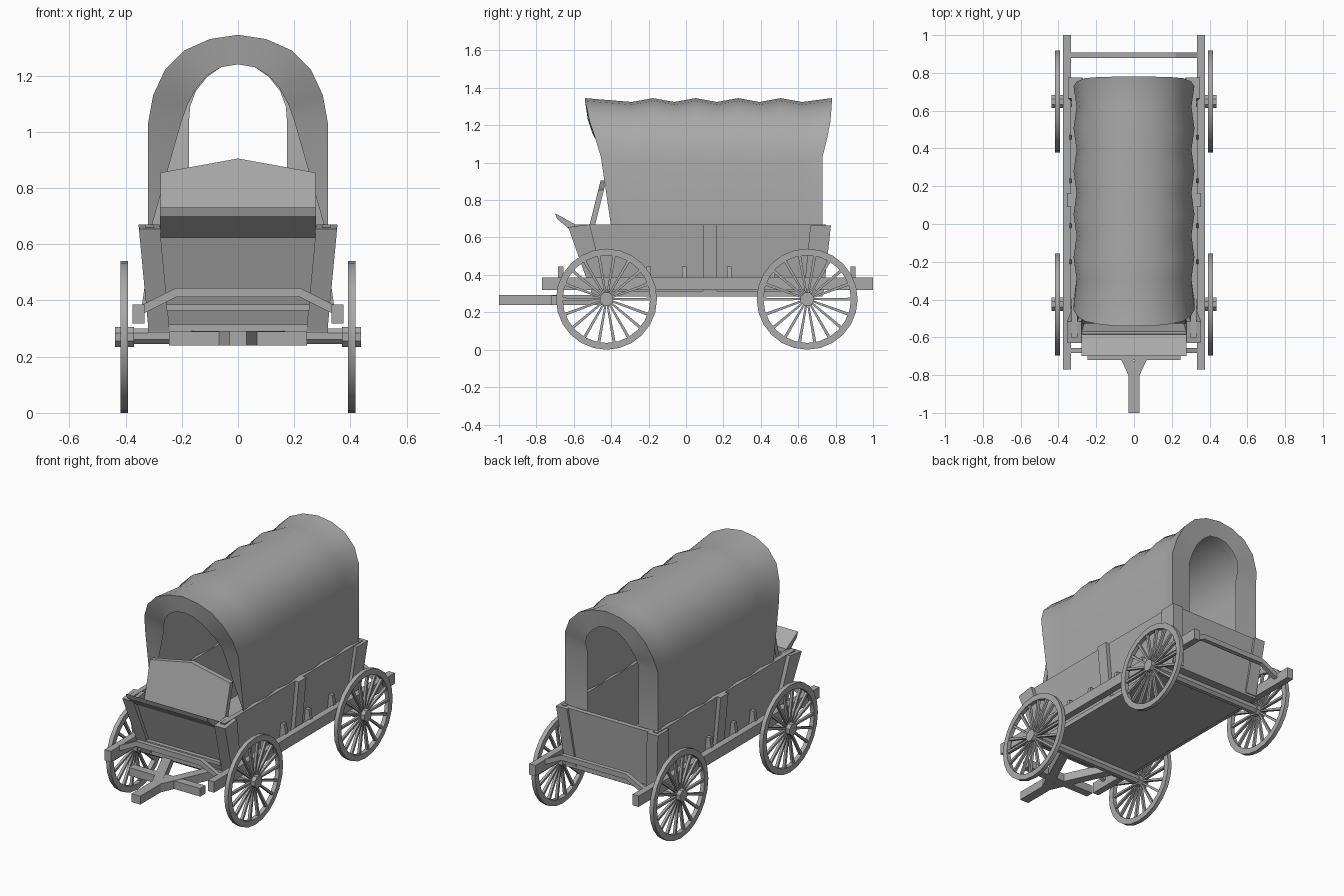
import bpy
from math import sin, cos, pi, radians

cube = bpy.data.objects.get("Cube")
if cube:
    bpy.data.objects.remove(cube, do_unlink=True)

grey = bpy.data.materials.new("plain grey")
grey.use_nodes = True
grey.diffuse_color = (0.4, 0.4, 0.4, 1)
grey.node_tree.nodes["Principled BSDF"].inputs["Base Color"].default_value = (0.4, 0.4, 0.4, 1)


def build(name, verts, faces, smooth=False, solid=True):
    mesh = bpy.data.meshes.new(name)
    mesh.from_pydata(verts, [], faces)
    mesh.materials.append(grey)
    obj = bpy.data.objects.new(name, mesh)
    bpy.context.collection.objects.link(obj)
    bpy.ops.object.select_all(action='DESELECT')
    obj.select_set(True)
    bpy.context.view_layer.objects.active = obj
    bpy.ops.object.mode_set(mode='EDIT')
    bpy.ops.mesh.select_all(action='SELECT')
    bpy.ops.mesh.normals_make_consistent(inside=False)
    bpy.ops.object.mode_set(mode='OBJECT')
    if smooth:
        bpy.ops.object.shade_smooth_by_angle(angle=radians(40))
    return obj


def loft(name, a, b):
    """Solid between two matching outlines."""
    n = len(a)
    faces = [(i, (i + 1) % n, n + (i + 1) % n, n + i) for i in range(n)]
    return build(name, a + b, faces + [tuple(range(n)), tuple(range(n, 2 * n))])


def box(name, x, y, z):
    outline = [(x[0], y[0]), (x[1], y[0]), (x[1], y[1]), (x[0], y[1])]
    return loft(name, [(p, q, z[0]) for p, q in outline], [(p, q, z[1]) for p, q in outline])


def lean(z):
    """Outer face of the flared wagon side at height z."""
    return 0.295 + 0.035 * (z - 0.3) / 0.37


def side_slab(name, outline, out, thick, s):
    return loft(name, [(s * (lean(z) + out), y, z) for y, z in outline],
                [(s * (lean(z) + out - thick), y, z) for y, z in outline])


def end_panel(name, y_low, y_high, z_top, thick):
    """Sloped panel closing one end of the wagon box."""
    w0, w1 = lean(0.3), lean(z_top)
    ring = [(-w0, y_low, 0.3), (w0, y_low, 0.3), (w1, y_high, z_top), (-w1, y_high, z_top)]
    return loft(name, ring, [(x, y + thick, z) for x, y, z in ring])


# Wagon box
box("floor", (-0.32, 0.32), (-0.5, 0.73), (0.285, 0.315))
end_panel("front_panel", -0.485, -0.6, 0.64, 0.03)
end_panel("rear_panel", 0.695, 0.73, 0.665, 0.03)
box("front_sill", (-0.255, 0.255), (-0.54, -0.49), (0.365, 0.385))
for side, s in (("left", 1), ("right", -1)):
    side_slab(side + "_side_panel",
              [(-0.49, 0.29), (0.72, 0.3), (0.75, 0.67), (-0.6, 0.67)], 0, 0.03, s)
    side_slab(side + "_front_post",
              [(-0.5, 0.29), (-0.42, 0.29), (-0.515, 0.67), (-0.63, 0.655)], 0.024, 0.075, s)
    side_slab(side + "_middle_post",
              [(0.09, 0.3), (0.165, 0.3), (0.165, 0.67), (0.09, 0.67)], 0.024, 0.03, s)
    side_slab(side + "_rear_post",
              [(0.63, 0.3), (0.735, 0.3), (0.775, 0.665), (0.665, 0.665)], 0.02, 0.075, s)
    # Long rails with small stakes against the box
    x0, x1 = sorted((s * 0.333, s * 0.375))
    box(side + "_rail", (x0, x1), (-0.77, 1.0), (0.318, 0.385))
    for y in (-0.2, -0.01, 0.23, 0.46):
        loft(side + "_stake",
             [(s * x, y - 0.012, z) for x, z in ((0.3, 0.36), (0.345, 0.36), (0.333, 0.445), (0.305, 0.445))],
             [(s * x, y + 0.012, z) for x, z in ((0.3, 0.36), (0.345, 0.36), (0.333, 0.445), (0.305, 0.445))])

# Raised bars joining the rails at both ends
top_line = [(-0.34, 0.385), (-0.22, 0.445), (0.22, 0.445), (0.34, 0.385)]
bar = top_line + [(x, z - 0.033) for x, z in reversed(top_line)]
for name, y in (("front_bar", -0.67), ("rear_bar", 0.893)):
    loft(name, [(x, y - 0.014, z) for x, z in bar], [(x, y + 0.014, z) for x, z in bar])

# Seat back and tilted footboard
back = [(-0.275, 0.62), (0.275, 0.62), (0.275, 0.855), (0, 0.905), (-0.275, 0.855)]
loft("seat_back", [(x, -0.515 + 0.25 * (z - 0.67), z) for x, z in back],
     [(x, -0.485 + 0.25 * (z - 0.67), z) for x, z in back])
board = [(-0.69, 0.7), (-0.7, 0.73), (-0.585, 0.665), (-0.58, 0.62), (-0.6, 0.625)]
loft("footboard", [(-0.278, y, z) for y, z in board], [(0.278, y, z) for y, z in board])

# Tongue, fork and crossbar
drop, lift = 0.24, 0.292
box("tongue", (-0.03, 0.03), (-1.0, -0.77), (drop, lift))
box("crossbar", (-0.245, 0.245), (-0.72, -0.67), (drop, lift - 0.002))
for side, s in (("left", 1), ("right", -1)):
    fork = [(0, -0.8), (s * 0.03, -0.8), (s * 0.2, -0.43), (s * 0.14, -0.43), (0, -0.73)]
    loft(side + "_fork", [(x, y, drop) for x, y in fork], [(x, y, lift) for x, y in fork])


# Wheels and axles
def cylinder(name, x0, x1, y, z, r, n):
    ring = [(y + r * cos(2 * pi * (i + 0.5) / n), z + r * sin(2 * pi * (i + 0.5) / n)) for i in range(n)]
    return loft(name, [(x0, p, q) for p, q in ring], [(x1, p, q) for p, q in ring])


def wheel(name, x, y, r=0.27, n=24, spokes=18):
    verts, faces = [], []
    # rim
    section = [(x - 0.013, r), (x + 0.013, r), (x + 0.013, r - 0.036), (x - 0.013, r - 0.036)]
    for i in range(n):
        a = 2 * pi * i / n
        verts += [(px, y + pr * cos(a), r + pr * sin(a)) for px, pr in section]
        for k in range(4):
            j, m = (i + 1) % n, (k + 1) % 4
            faces.append((4 * i + k, 4 * i + m, 4 * j + m, 4 * j + k))
    # tapered spokes
    for i in range(spokes):
        a = 2 * pi * i / spokes
        b = len(verts)
        for rad, h in ((0.025, 0.005), (r - 0.034, 0.008)):
            for dx, t in ((-0.008, -h), (0.008, -h), (0.008, h), (-0.008, h)):
                verts.append((x + dx, y + rad * cos(a) - t * sin(a), r + rad * sin(a) + t * cos(a)))
        faces += [(b + k, b + (k + 1) % 4, b + 4 + (k + 1) % 4, b + 4 + k) for k in range(4)]
    return build(name, verts, faces, smooth=True)


for end, y in (("front", -0.425), ("rear", 0.648)):
    cylinder(end + "_axle", -0.42, 0.42, y, 0.272, 0.03, 8)
    for side, s in (("left", 1), ("right", -1)):
        wheel(f"{end}_{side}_wheel", s * 0.405, y)
        cylinder(f"{end}_{side}_hub", s * 0.37, s * 0.438, y, 0.27, 0.038, 8)


# Canvas cover: gathered arches with an inward lip at both ends
def mirrored(half):
    return [(-x, z) for x, z in half] + [p for p in reversed(half[:-1])]


arch = mirrored([(0.32, 0.655), (0.32, 1.03), (0.302, 1.13), (0.26, 1.22), (0.19, 1.29), (0.1, 1.33), (0, 1.345)])
front_lip = mirrored([(0.31, 0.655), (0.2, 1.04), (0.178, 1.1), (0.148, 1.155), (0.11, 1.2), (0.06, 1.23), (0, 1.24)])
rear_lip = mirrored([(0.175, 0.655), (0.175, 1.03), (0.17, 1.09), (0.15, 1.145), (0.11, 1.195), (0.06, 1.23), (0, 1.24)])
front_y = [-0.4, -0.455, -0.485, -0.515, -0.53, -0.54, -0.54]
rear_y = [0.73, 0.73, 0.755, 0.772, 0.778, 0.78, 0.78]
front_y += front_y[-2::-1]
rear_y += rear_y[-2::-1]

rings = [[(x, y + 0.015, z) for (x, z), y in zip(front_lip, front_y)],
         [(x, y, z) for (x, z), y in zip(arch, front_y)]]
for i in range(9):
    dip = 1 if i % 2 == 0 else 0
    y = -0.29 + 0.1138 * i
    rings.append([(x * (1 - 0.05 * dip), y, z - 0.03 * dip * (z - 0.655)) for x, z in arch])
rings += [[(x, y, z) for (x, z), y in zip(arch, rear_y)],
          [(x, y - 0.015, z) for (x, z), y in zip(rear_lip, rear_y)]]
w = len(arch)
build("canvas_cover", [p for ring in rings for p in ring],
      [(j * w + i, j * w + i + 1, (j + 1) * w + i + 1, (j + 1) * w + i)
       for j in range(len(rings) - 1) for i in range(w - 1)], smooth=True)
